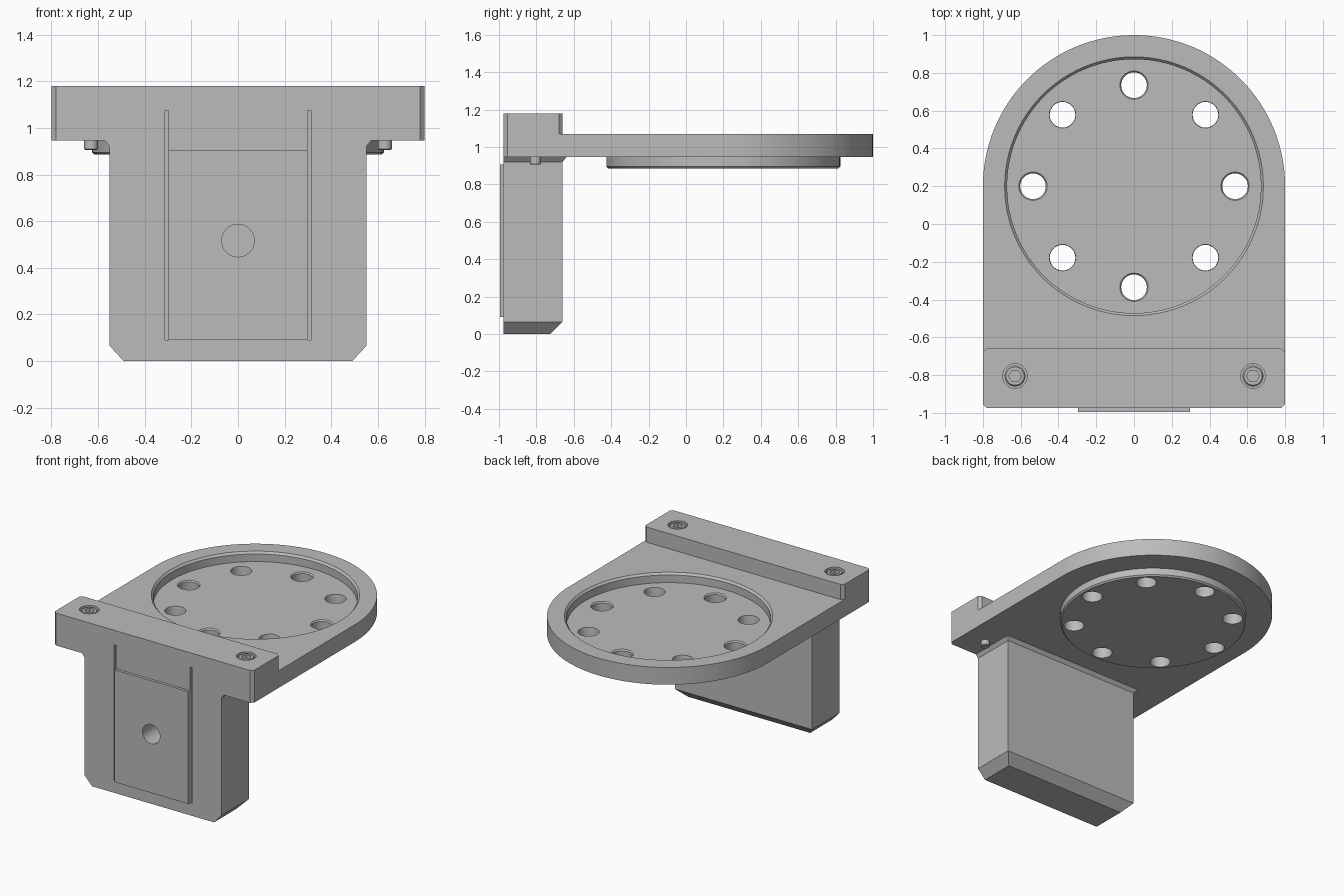
import bpy, bmesh
from math import sin, cos, pi, tau

if "Cube" in bpy.data.objects:
    bpy.data.objects.remove(bpy.data.objects["Cube"])

metal = bpy.data.materials.new("plain grey metal")
metal.use_nodes = True
GREY = (0.5, 0.5, 0.5, 1)
metal.diffuse_color = GREY
metal.node_tree.nodes["Principled BSDF"].inputs["Base Color"].default_value = GREY


def loft(name, loops):
    """Closed solid through a stack of equal-length point loops."""
    bm = bmesh.new()
    rings = [[bm.verts.new(p) for p in loop] for loop in loops]
    n = len(rings[0])
    bm.faces.new(rings[0])
    bm.faces.new(rings[-1])
    for a, b in zip(rings, rings[1:]):
        for i in range(n):
            j = (i + 1) % n
            bm.faces.new((a[i], a[j], b[j], b[i]))
    bmesh.ops.recalc_face_normals(bm, faces=bm.faces)
    mesh = bpy.data.meshes.new(name)
    bm.to_mesh(mesh)
    bm.free()
    mesh.materials.append(metal)
    obj = bpy.data.objects.new(name, mesh)
    bpy.context.collection.objects.link(obj)
    return obj


def lathe(name, x, y, profile, n=48):
    """Round solid about a vertical axis from (radius, z) pairs."""
    return loft(name, [[(x + r * cos(tau * i / n), y + r * sin(tau * i / n), z)
                        for i in range(n)] for r, z in profile])


def rect(z, x0, x1, y0, y1):
    return [(x0, y0, z), (x1, y0, z), (x1, y1, z), (x0, y1, z)]


def box(name, x0, x1, y0, y1, z0, z1):
    return loft(name, [rect(z, x0, x1, y0, y1) for z in (z0, z1)])


def combine(target, other, operation):
    mod = target.modifiers.new(operation.lower(), "BOOLEAN")
    mod.operation, mod.solver, mod.object = operation, "EXACT", other
    bpy.context.view_layer.objects.active = target
    bpy.ops.object.modifier_apply(modifier=mod.name)
    bpy.data.objects.remove(other)


def finish(obj):
    bpy.ops.object.select_all(action="DESELECT")
    obj.select_set(True)
    bpy.context.view_layer.objects.active = obj
    bpy.ops.object.shade_smooth_by_angle(angle=pi / 7)


FRONT, BACK = -0.975, -0.66      # depth of the upright block
UNDER, DECK, TOP = 0.945, 1.07, 1.18
CY = 0.2                         # centre of the round end

# Arched mounting plate
arch = [(-0.8, -0.72), (0.8, -0.72)]
arch += [(0.8 * cos(pi * i / 64), CY + 0.8 * sin(pi * i / 64)) for i in range(65)]
bracket = loft("bracket", [[(x, y, z) for x, y in arch] for z in (UNDER, DECK)])

# Crossbar with clipped corners
c = 0.02
bar = [(-0.8 + c, FRONT), (0.8 - c, FRONT), (0.8, FRONT + c), (0.8, BACK - c),
       (0.8 - c, BACK), (c - 0.8, BACK), (-0.8, BACK - c), (-0.8, FRONT + c)]
crossbar = loft("crossbar", [[(x, y, z) for x, y in bar] for z in (UNDER, TOP)])
combine(bracket, crossbar, "UNION")

# Upright block: bevelled foot, flared neck
sections = [(0, 0.49, -0.725), (0.065, 0.55, BACK), (0.92, 0.55, BACK),
            (UNDER, 0.57, -0.64), (0.98, 0.57, -0.64)]
block = loft("block", [rect(z, -w, w, FRONT, b) for z, w, b in sections])
combine(bracket, block, "UNION")

# Raised front panel and round boss under the plate
combine(bracket, box("panel", -0.3, 0.3, -0.995, -0.9, 0.09, 0.905), "UNION")
boss = lathe("boss", 0, CY, [(0.615, 0.885), (0.625, 0.895), (0.625, 0.98)], 96)
combine(bracket, boss, "UNION")

# Recess in the deck
recess = lathe("recess", 0, CY, [(0.672, 1.0), (0.672, 1.055), (0.685, DECK), (0.685, 1.1)], 96)
combine(bracket, recess, "DIFFERENCE")

# Ring of bolt holes, every other one with a chamfered rim
for i in range(8):
    a = tau * i / 8
    rim = 0.075 if i % 2 == 0 else 0.07
    hole = lathe("hole", 0.535 * cos(a), CY + 0.535 * sin(a),
                 [(0.068, 0.8), (0.068, 0.99), (rim, 1.0), (rim, 1.1)], 32)
    combine(bracket, hole, "DIFFERENCE")

# Blind hole in the front panel
bore = loft("bore", [[(0.07 * cos(tau * i / 32), y, 0.517 + 0.07 * sin(tau * i / 32))
                      for i in range(32)] for y in (-1.1, -0.8)])
combine(bracket, bore, "DIFFERENCE")

# Slits beside the panel, screw pockets and screws
for side, label in ((1, "left"), (-1, "right")):
    x0, x1 = sorted((side * 0.297, side * 0.312))
    combine(bracket, box("slit", x0, x1, -1.1, -0.92, 0.09, 1.075), "DIFFERENCE")
    x, y = side * 0.63, -0.805
    combine(bracket, lathe("pocket", x, y, [(0.065, 1.08), (0.065, 1.3)]), "DIFFERENCE")
    head = lathe(label + "_screw_head", x, y, [(0.055, 1.08), (0.055, 1.165), (0.048, 1.175)])
    combine(head, lathe("hex_socket", x, y, [(0.034, 1.12), (0.034, 1.3)], 6), "DIFFERENCE")
    finish(head)
    finish(lathe(label + "_screw_tip", x, y, [(0.025, 0.905), (0.03, 0.91), (0.03, 0.95)], 24))

finish(bracket)
